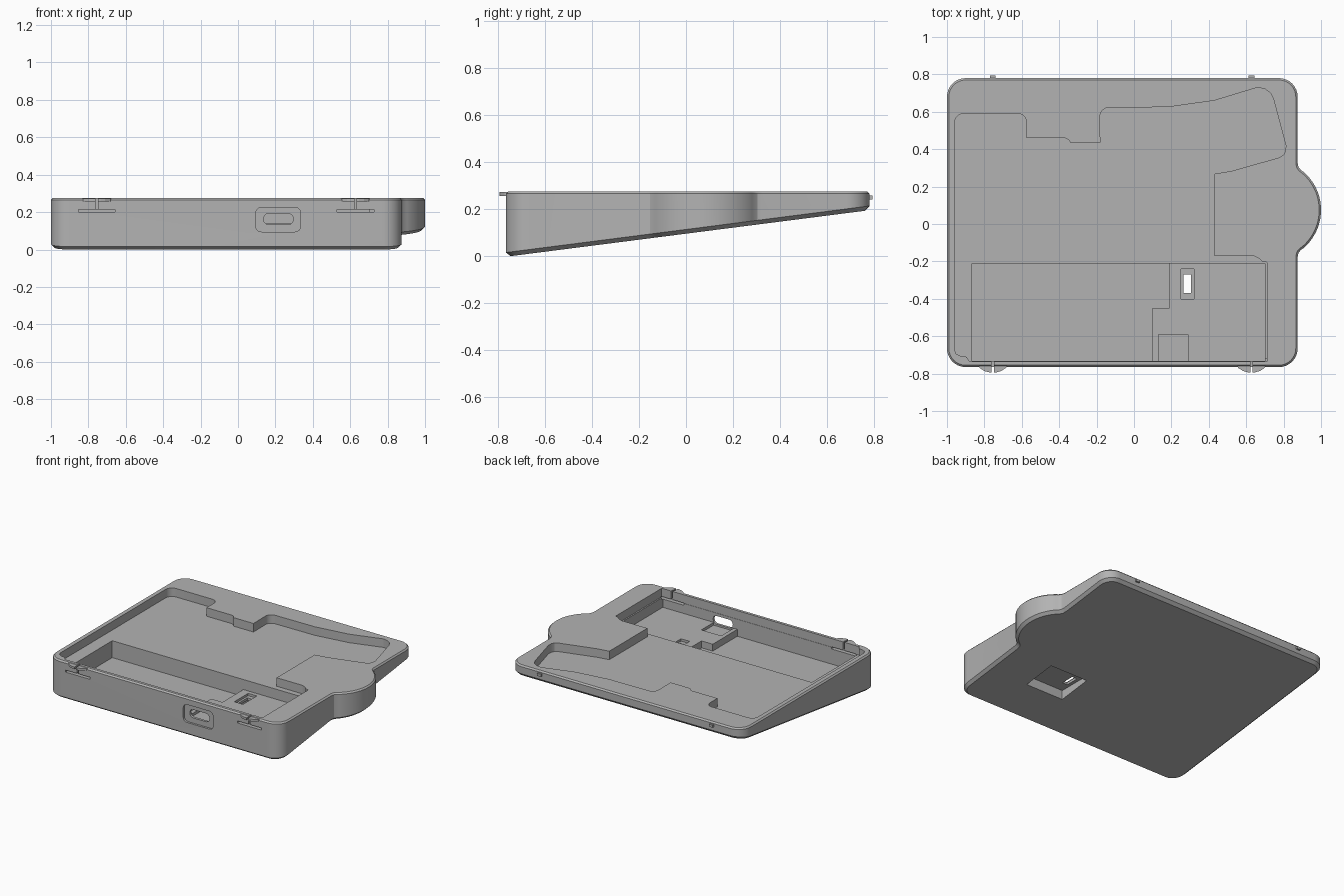
import bpy, bmesh, math
from mathutils import Vector

if "Cube" in bpy.data.objects:
    bpy.data.objects.remove(bpy.data.objects["Cube"])

grey = bpy.data.materials.new("case grey")
grey.diffuse_color = (0.45, 0.45, 0.45, 1)
grey.use_nodes = True
grey.node_tree.nodes["Principled BSDF"].inputs["Base Color"].default_value = grey.diffuse_color
TOP = 0.275


def slope(y):
    return 0.128 * (y + 0.745)


def arc(cx, cy, r, a0, a1, n):
    return [(cx + r * math.cos(math.radians(a0 + (a1 - a0) * i / n)),
             cy + r * math.sin(math.radians(a0 + (a1 - a0) * i / n))) for i in range(n + 1)]


def inset(pts, d):
    """Move a counter-clockwise outline inwards by d."""
    out = []
    for i, p in enumerate(pts):
        p = Vector(p)
        a = (p - Vector(pts[i - 1])).normalized()
        b = (Vector(pts[(i + 1) % len(pts)]) - p).normalized()
        m = Vector((-a.y - b.y, a.x + b.x)).normalized()
        k = d / max(0.5, m.dot(Vector((-a.y, a.x))))
        out.append((p.x + m.x * k, p.y + m.y * k))
    return out


def loft(name, rings):
    """Solid from stacked rings of 3D points."""
    bm = bmesh.new()
    loops = [[bm.verts.new(p) for p in r] for r in rings]
    n = len(loops[0])
    bm.faces.new(loops[0][::-1])
    bm.faces.new(loops[-1])
    for lo, hi in zip(loops, loops[1:]):
        for i in range(n):
            j = (i + 1) % n
            bm.faces.new((lo[i], lo[j], hi[j], hi[i]))
    bmesh.ops.recalc_face_normals(bm, faces=bm.faces)
    me = bpy.data.meshes.new(name)
    bm.to_mesh(me)
    bm.free()
    me.materials.append(grey)
    ob = bpy.data.objects.new(name, me)
    bpy.context.collection.objects.link(ob)
    return ob


def prism(name, pts, z0, z1):
    return loft(name, [[(x, y, z) for x, y in pts] for z in (z0, z1)])


def box(name, x0, x1, y0, y1, z0, z1):
    return prism(name, [(x0, y0), (x1, y0), (x1, y1), (x0, y1)], z0, z1)


def cut(target, cutter):
    mod = target.modifiers.new("cut", "BOOLEAN")
    mod.operation, mod.solver, mod.object = "DIFFERENCE", "EXACT", cutter
    dg = bpy.context.evaluated_depsgraph_get()
    me = bpy.data.meshes.new_from_object(target.evaluated_get(dg))
    target.modifiers.clear()
    target.data = me
    bpy.data.objects.remove(cutter)


# Wedge-shaped case: rounded rectangle with a round bulge on the right
R = 0.1
outline = (arc(-1 + R, -0.765 + R, R, 180, 270, 8) + arc(0.875 - R, -0.765 + R, R, 270, 360, 8)
           + [(0.875, -0.175), (0.88, -0.153), (0.893, -0.138)]
           + arc(0.732, 0.075, 0.268, -50, 50, 20)
           + [(0.893, 0.288), (0.88, 0.303), (0.875, 0.325)]
           + arc(0.875 - R, 0.78 - R, R, 0, 90, 8) + arc(-1 + R, 0.78 - R, R, 90, 180, 8))
small = inset(outline, 0.02)
case = loft("case", [
    [(x, y, slope(y)) for x, y in small],
    [(x, y, slope(y) + 0.018) for x, y in outline],
    [(x, y, TOP - 0.01) for x, y in outline],
    [(x, y, TOP) for x, y in inset(outline, 0.01)]])

# Shallow main cavity
cavity = ([(-0.96, -0.67), (-0.95, -0.695), (-0.925, -0.707), (-0.895, -0.71), (-0.88, -0.735),
           (0.71, -0.735), (0.71, -0.205), (0.685, -0.2), (0.67, -0.185), (0.64, -0.17),
           (0.43, -0.17), (0.43, 0.268), (0.52, 0.283), (0.775, 0.355), (0.8, 0.37), (0.81, 0.39),
           (0.812, 0.42), (0.745, 0.67), (0.73, 0.7), (0.7, 0.722), (0.66, 0.73),
           (0.43, 0.66), (0.18, 0.625)]
          + arc(-0.135, 0.575, 0.047, 90, 180, 5)
          + [(-0.18, 0.435), (-0.34, 0.435), (-0.35, 0.45), (-0.37, 0.46), (-0.575, 0.46)]
          + arc(-0.62, 0.545, 0.045, 0, 90, 5) + arc(-0.91, 0.54, 0.05, 90, 180, 5))
cut(case, prism("cavity_cutter", cavity, 0.213, 0.4))

# Deep pocket with a raised platform on its right
cut(case, box("platform_cutter", -0.865, 0.7, -0.733, -0.21, 0.14, 0.4))
cut(case, prism("pocket_cutter", [(-0.865, -0.733), (0.1, -0.733), (0.1, -0.45), (0.19, -0.45),
                                  (0.19, -0.21), (-0.865, -0.21)], 0.09, 0.4))
# Seat behind the port, switch window, and pit underneath
cut(case, box("port_seat_cutter", 0.13, 0.29, -0.732, -0.59, 0.12, 0.4))
cut(case, box("pit_cutter", 0.24, 0.545, -0.45, -0.2, -0.1, 0.105))
cut(case, box("window_cutter", 0.25, 0.32, -0.4, -0.24, 0.123, 0.4))
cut(case, box("hole_cutter", 0.265, 0.305, -0.37, -0.27, -0.1, 0.4))


def port(x0, x1, z0, z1, r, y0, y1):
    pts = (arc(x0 + r, z0 + r, r, 180, 270, 5) + arc(x1 - r, z0 + r, r, 270, 360, 5)
           + arc(x1 - r, z1 - r, r, 0, 90, 5) + arc(x0 + r, z1 - r, r, 90, 180, 5))
    return loft("port_cutter", [[(x, y, z) for x, z in pts] for y in (y0, y1)])


# Connector port in the front wall
cut(case, port(0.095, 0.335, 0.095, 0.225, 0.03, -0.9, -0.75))
cut(case, port(0.137, 0.295, 0.133, 0.193, 0.028, -0.9, -0.7))

# Flexible catches at the front: T-shaped slits and split thumb tabs; pegs at the back
for side, cx in (("left", -0.755), ("right", 0.628)):
    cut(case, box("slit_cutter", cx - 0.098, cx + 0.098, -0.9, -0.72, 0.2, 0.215))
    cut(case, box("split_cutter", cx - 0.006, cx + 0.006, -0.9, -0.72, 0.208, 0.4))
    for s, half in ((-1, "a"), (1, "b")):
        tab = [(cx + s * x, y) for x, y in ((0.006, -0.755), (0.078, -0.755), (0.07, -0.77),
                                            (0.045, -0.786), (0.02, -0.793), (0.006, -0.793))]
        prism(f"{side}_catch_tab_{half}", tab, 0.256, 0.272)
    box(f"{side}_back_peg", cx - 0.015, cx + 0.015, 0.77, 0.793, 0.24, 0.258)

# Smooth the curved walls, keep edges sharp
bpy.ops.object.select_all(action="DESELECT")
case.select_set(True)
bpy.context.view_layer.objects.active = case
bpy.ops.object.shade_smooth_by_angle(angle=math.radians(25))
